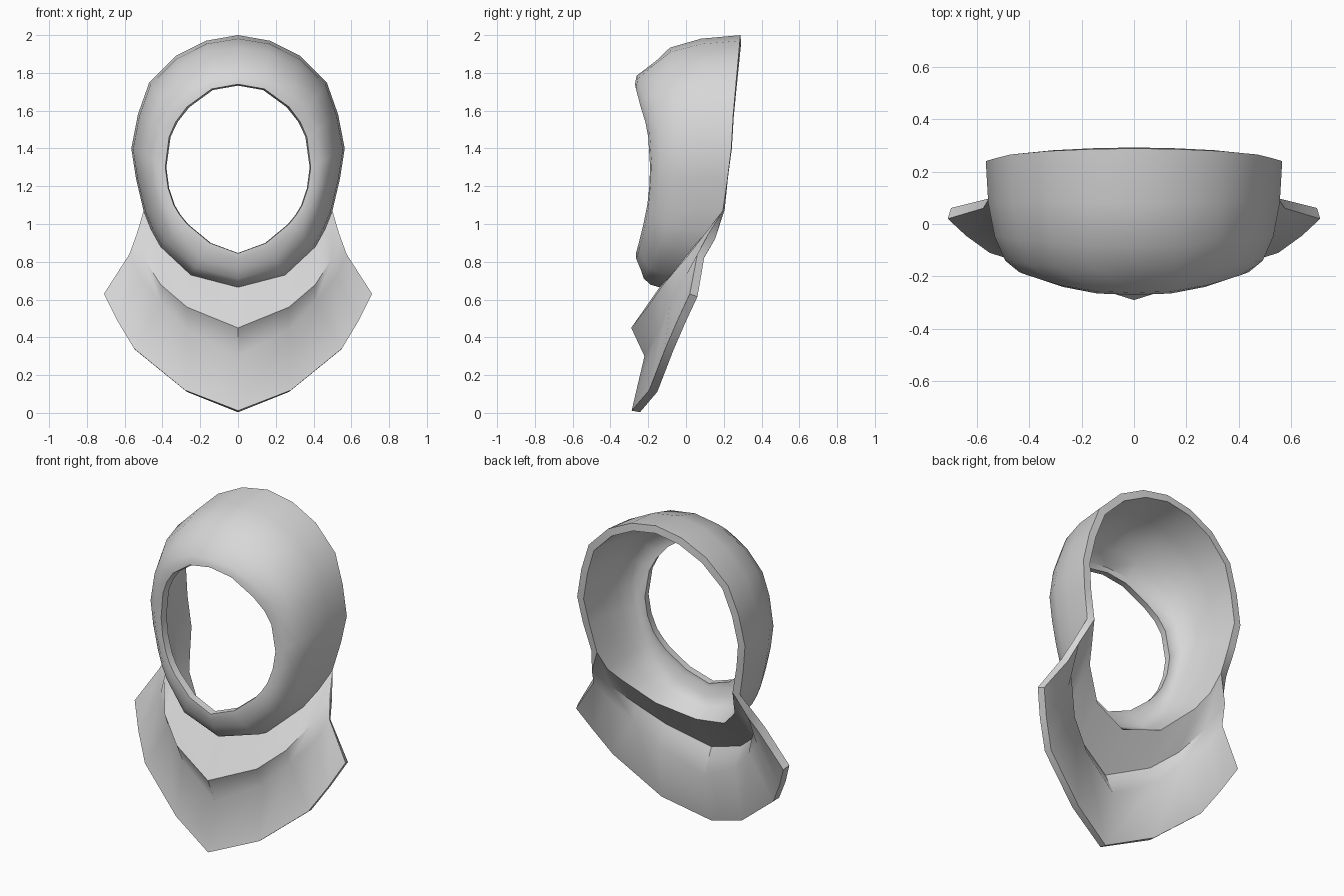
import bpy, bmesh, math

if "Cube" in bpy.data.objects:
    bpy.data.objects.remove(bpy.data.objects["Cube"])

cloth = bpy.data.materials.new("grey cloth")
cloth.diffuse_color = (0.68, 0.68, 0.68, 1)
cloth.use_nodes = True
cloth.node_tree.nodes["Principled BSDF"].inputs["Base Color"].default_value = cloth.diffuse_color


def skin(bm, rows):
    """Skin rows of right-half points into quads."""
    grid = [[bm.verts.new(p) for p in r] for r in rows]
    for a, b in zip(grid, grid[1:]):
        for i in range(len(a) - 1):
            bm.faces.new((a[i], a[i + 1], b[i + 1], b[i]))


bm = bmesh.new()

# Hood: face opening and back rim, both from crown to chin (x, y, z)
opening = [(0, -.27, 1.74), (.14, -.265, 1.715), (.27, -.24, 1.62), (.33, -.215, 1.54),
           (.365, -.2, 1.46), (.385, -.19, 1.3), (.37, -.195, 1.19), (.34, -.205, 1.1),
           (.31, -.215, 1.05), (.27, -.225, 1.0), (.15, -.25, .9), (0, -.265, .845)]
neck = [(.5, .195, 1.07), (.46, .12, .97), (.41, .04, .88), (.25, -.08, .73), (0, -.14, .665)]
rim = [(0, .288, 2.0), (.17, .285, 1.97), (.33, .278, 1.89), (.47, .265, 1.75),
       (.53, .25, 1.58), (.565, .24, 1.4), (.54, .22, 1.24)] + neck

# Rounded section from opening to rim, boxier at the sides, flatter at crown and chin
rows = []
for a, flat in ((0, 0), (10, 0), (28, .08), (48, 0), (68, 0), (90, 0)):
    s, c = math.sin(math.radians(a)), 1 - math.cos(math.radians(a))
    row = []
    for o, r in zip(opening, rim):
        side = r[0] / .565
        f = s ** (1 - .3 * side)
        g = c + flat * (1 - side)
        row.append((o[0] + (r[0] - o[0]) * f,
                    o[1] + (r[1] - o[1]) * g,
                    o[2] + (r[2] - o[2]) * f))
    rows.append(row)
skin(bm, rows)

# Cowl: neck seam, overhanging fold, crease under it, pointed hem
fold = [(.535, .12, .95), (.5, .0, .82), (.41, -.12, .68), (.27, -.205, .56), (0, -.29, .45)]
crease = [(.575, .06, .84), (.52, -.005, .72), (.41, -.085, .59), (.27, -.145, .44), (0, -.22, .3)]
hem = [(.71, .02, .63), (.64, -.045, .49), (.55, -.11, .34), (.28, -.195, .12), (0, -.288, .012)]
skin(bm, [neck, fold, crease, hem])

# Weld the seam so hood and cowl are one cloth, outside facing the front
bmesh.ops.remove_doubles(bm, verts=bm.verts, dist=.0005)
bm.normal_update()
if sum(f.normal.y * f.calc_area() for f in bm.faces) > 0:
    bmesh.ops.reverse_faces(bm, faces=bm.faces)
mesh = bpy.data.meshes.new("hood_with_cowl")
bm.to_mesh(mesh)
bm.free()
mesh.materials.append(cloth)
ob = bpy.data.objects.new("hood_with_cowl", mesh)
bpy.context.collection.objects.link(ob)

# Left half and cloth thickness
mir = ob.modifiers.new("mirror", 'MIRROR')
mir.use_clip = True
sol = ob.modifiers.new("thickness", 'SOLIDIFY')
sol.thickness = .045
sol.offset = -1

# Smooth cloth with crisp cut edges and fold
bpy.context.view_layer.objects.active = ob
ob.select_set(True)
bpy.ops.object.convert(target='MESH')
bpy.ops.object.shade_smooth_by_angle(angle=math.radians(45))
